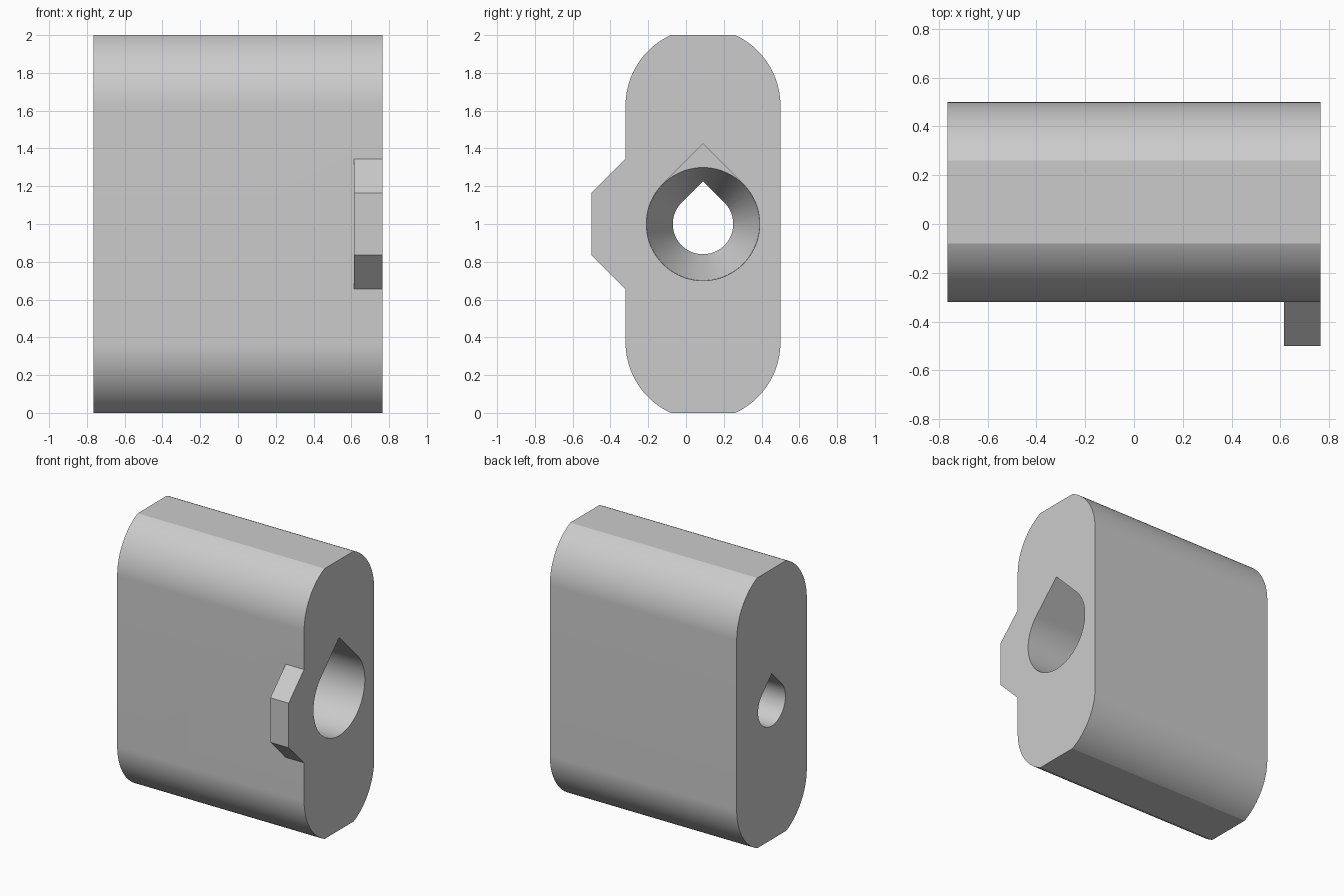
import bpy, bmesh
from math import sin, cos, pi, radians, sqrt

if "Cube" in bpy.data.objects:
    bpy.data.objects.remove(bpy.data.objects["Cube"])

END = 0.765            # half length along x
CY, CZ = 0.09, 1.0     # bore axis
BORE_END, FUNNEL_END = 0.07, -0.24

grey = bpy.data.materials.new("plain grey")
grey.use_nodes = True
colour = (0.6, 0.6, 0.6, 1)
grey.diffuse_color = colour
grey.node_tree.nodes["Principled BSDF"].inputs["Base Color"].default_value = colour


def arc(y, z, r, start, stop, n):
    """Points on an arc in the yz plane, angles in radians."""
    return [(y + r * cos(start + (stop - start) * i / n),
             z + r * sin(start + (stop - start) * i / n)) for i in range(n + 1)]


def teardrop(r):
    """Round hole outline with a 45 degree pointed roof."""
    return arc(CY, CZ, r, 0.75 * pi, 2.25 * pi, 72) + [(CY, CZ + r * sqrt(2))]


def circle(r):
    return arc(CY, CZ, r, 0, 2 * pi, 96)[:-1]


def loft(name, sections):
    """Closed solid through yz outlines placed at given x positions."""
    bm = bmesh.new()
    rings = [[bm.verts.new((x, y, z)) for y, z in pts] for x, pts in sections]
    for a, b in zip(rings, rings[1:]):
        for i in range(len(a)):
            j = (i + 1) % len(a)
            bm.faces.new((a[i], a[j], b[j], b[i]))
    bm.faces.new(rings[0])
    bm.faces.new(rings[-1])
    bmesh.ops.recalc_face_normals(bm, faces=bm.faces)
    mesh = bpy.data.meshes.new(name)
    bm.to_mesh(mesh)
    bm.free()
    mesh.materials.append(grey)
    ob = bpy.data.objects.new(name, mesh)
    bpy.context.collection.objects.link(ob)
    return ob


def combine(target, tool, operation):
    """Apply a boolean and discard the tool."""
    mod = target.modifiers.new(operation, "BOOLEAN")
    mod.operation, mod.solver, mod.object = operation, "EXACT", tool
    bpy.context.view_layer.objects.active = target
    bpy.ops.object.modifier_apply(modifier=mod.name)
    bpy.data.objects.remove(tool)


# Block: tall rounded profile with flattened top and bottom
R, MID = 0.41, 0.627
tip = radians(65.5)    # where the arc meets the flat
quarter = arc(CY, CZ + MID, R, 0, tip, 32)
quarter[-1] = (quarter[-1][0], 2.0)
right_half = [(y, 2 - z) for y, z in reversed(quarter)] + quarter
profile = right_half + [(2 * CY - y, z) for y, z in reversed(right_half)]
body = loft("block", [(-END, profile), (END, profile)])

# Locating key on the front, flush with the right-hand end
key_profile = [(-0.28, 0.615), (-0.5, 0.835), (-0.5, 1.165), (-0.28, 1.385)]
combine(body, loft("key", [(0.615, key_profile), (END, key_profile)]), "UNION")

# Wide teardrop bore, conical funnel, then narrow teardrop bore right through
wide, narrow = teardrop(0.3), teardrop(0.16)
combine(body, loft("wide_bore", [(BORE_END, wide), (END + 0.1, wide)]), "DIFFERENCE")
combine(body, loft("funnel", [(FUNNEL_END, circle(0.159)), (BORE_END, circle(0.299)),
                              (BORE_END + 0.02, circle(0.28))]), "DIFFERENCE")
combine(body, loft("narrow_bore", [(-END - 0.1, narrow), (END + 0.1, narrow)]), "DIFFERENCE")

# Smooth the rounds, keep the edges crisp
bpy.ops.object.select_all(action="DESELECT")
body.select_set(True)
bpy.context.view_layer.objects.active = body
bpy.ops.object.shade_smooth_by_angle(angle=radians(20))
